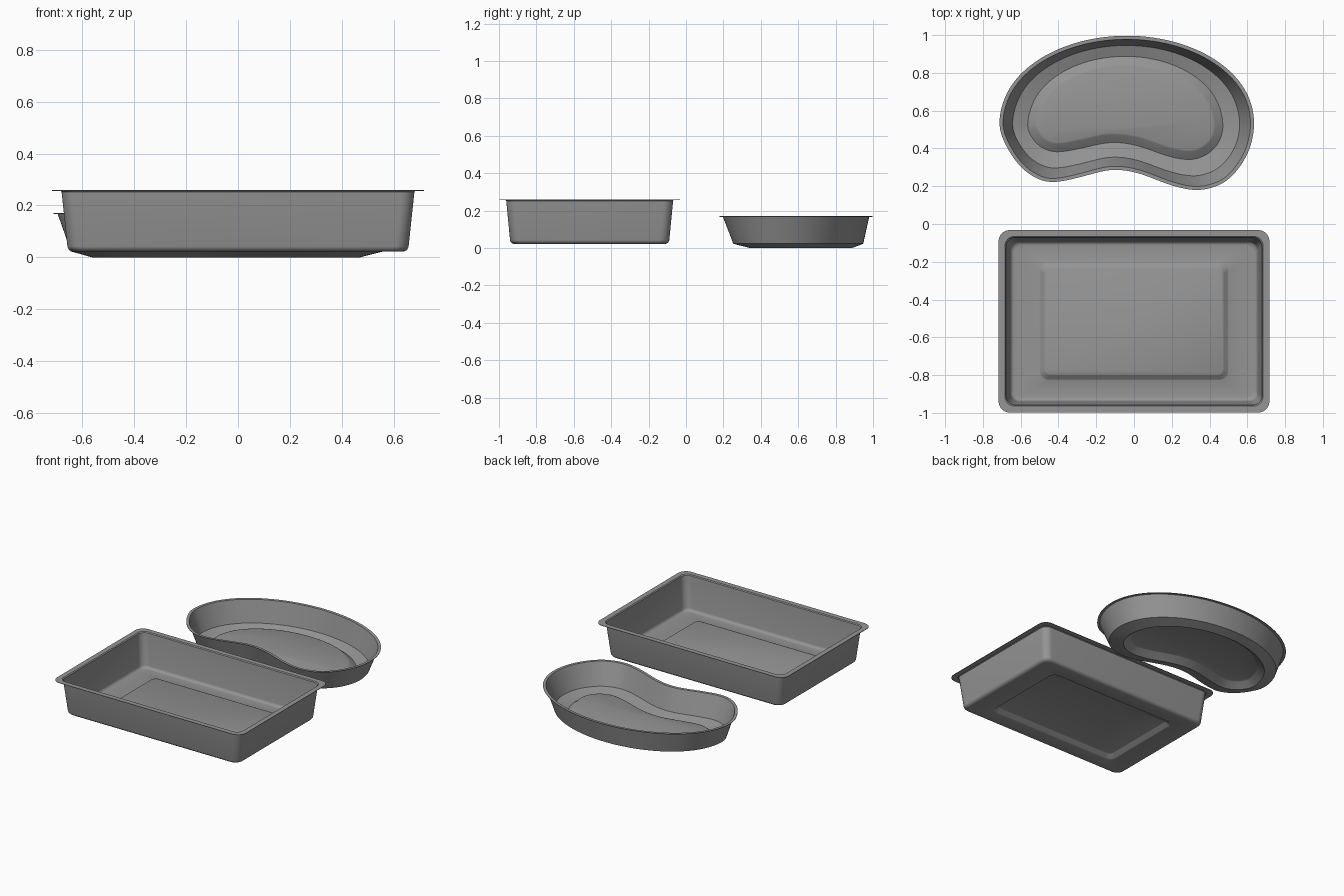
import bpy, bmesh, math
from mathutils import Vector

if "Cube" in bpy.data.objects:
    bpy.data.objects.remove(bpy.data.objects["Cube"])

THICK = 0.003
steel = bpy.data.materials.new("dark_grey")
steel.diffuse_color = (0.3, 0.3, 0.3, 1)
steel.use_nodes = True
steel.node_tree.nodes["Principled BSDF"].inputs["Base Color"].default_value = steel.diffuse_color


def rounded_rect(hx, hy, r, seg=10):
    """Counter-clockwise rounded rectangle around the origin."""
    pts = []
    for k, (sx, sy) in enumerate([(1, 1), (-1, 1), (-1, -1), (1, -1)]):
        for i in range(seg + 1):
            a = (k + i / seg) * math.pi / 2
            pts.append(Vector((sx * (hx - r) + r * math.cos(a),
                               sy * (hy - r) + r * math.sin(a))))
    return pts


def kidney(cx, cy, a, b, lower, steps=7):
    """Half ellipse on top, smooth spline through the lower points (left to right)."""
    p = [Vector((cx + a * math.cos(math.radians(t * 22.5)),
                 cy + b * math.sin(math.radians(t * 22.5)))) for t in range(9)]
    p += [Vector(c) for c in lower]
    n, out = len(p), []
    for i in range(n):
        q, r, s, u = (p[(i + k) % n] for k in (-1, 0, 1, 2))
        for j in range(steps):
            t = j / steps
            out.append(0.5 * (2 * r + (s - q) * t + (2 * q - 5 * r + 4 * s - u) * t * t
                              + (3 * r - q - 3 * s + u) * t ** 3))
    for _ in range(12):  # even out small wobbles
        out = [(out[i - 1] + 2 * v + out[(i + 1) % len(out)]) / 4 for i, v in enumerate(out)]
    return out


def inset(loop, dist):
    """Move a counter-clockwise loop inwards along its normals."""
    n, out = len(loop), []
    for i, p in enumerate(loop):
        t = (loop[(i + 1) % n] - loop[i - 1]).normalized()
        out.append(p + Vector((-t.y, t.x)) * dist)
    return out


def pressed_tray(name, rings, centre_y=0.0):
    """Skin (loop, z) rings from the rim to the floor, then give it thickness."""
    bm = bmesh.new()
    prev = None
    for loop, z in rings:
        cur = [bm.verts.new((p.x, p.y + centre_y, z)) for p in loop]
        if prev:
            n = len(cur)
            for i in range(n):
                j = (i + 1) % n
                bm.faces.new((prev[i], prev[j], cur[j], cur[i]))
        prev = cur
    bm.faces.new(prev)
    mesh = bpy.data.meshes.new(name)
    bm.to_mesh(mesh)
    bm.free()
    mesh.materials.append(steel)
    obj = bpy.data.objects.new(name, mesh)
    bpy.context.collection.objects.link(obj)
    bpy.ops.object.select_all(action='DESELECT')
    obj.select_set(True)
    bpy.context.view_layer.objects.active = obj
    sol = obj.modifiers.new("thickness", 'SOLIDIFY')
    sol.thickness = THICK
    sol.offset = 1
    bpy.ops.object.modifier_apply(modifier=sol.name)
    bpy.ops.object.shade_smooth_by_angle(angle=math.radians(30))
    return obj


# Rectangular tray: flat rim, tapered wall, filleted base, raised floor panel
rect = [(rounded_rect(0.717, 0.483, 0.06), 0.256),
        (rounded_rect(0.684, 0.450, 0.05), 0.256),
        (rounded_rect(0.680, 0.446, 0.05), 0.252)]
f = 0.024
for i in range(7):
    a = math.radians(8 + 82 * i / 6)
    d = f * (1 - math.cos(a))
    rect.append((rounded_rect(0.658 - d, 0.426 - d, 0.05), 0.022 + f * (1 - math.sin(a))))
for d, z in [(0, 0.022), (0.005, 0.024), (0.025, 0.046), (0.031, 0.049)]:
    rect.append((rounded_rect(0.50 - d, 0.311 - d, 0.045 - d * 0.5), z))
pressed_tray("rectangular_tray", rect, -0.515)

# Kidney dish: rim, wall, sloped foot, raised floor panel
rim = kidney(-0.038, 0.545, 0.679, 0.456,
             [(-.686, .43), (-.61, .31), (-.515, .24), (-.418, .219), (-.26, .254), (-.116, .291),
              (.032, .268), (.164, .215), (.312, .177), (.42, .194), (.508, .24), (.605, .37)])
floor = kidney(-0.046, 0.535, 0.519, 0.356,
               [(-.550, .475), (-.510, .42), (-.455, .39), (-.39, .381), (-.26, .405), (-.116, .436),
                (.032, .413), (.165, .363), (.28, .34), (.35, .351), (.41, .386), (.456, .444)])
wall_base = [a.lerp(b, 0.45) for a, b in zip(rim, floor)]
pressed_tray("kidney_dish", [
    (rim, 0.167),
    (inset(rim, 0.017), 0.167),
    (wall_base, 0.023),
    (floor, 0.0),
    (inset(floor, 0.006), 0.003),
    (inset(floor, 0.042), 0.034),
    (inset(floor, 0.052), 0.038)])
